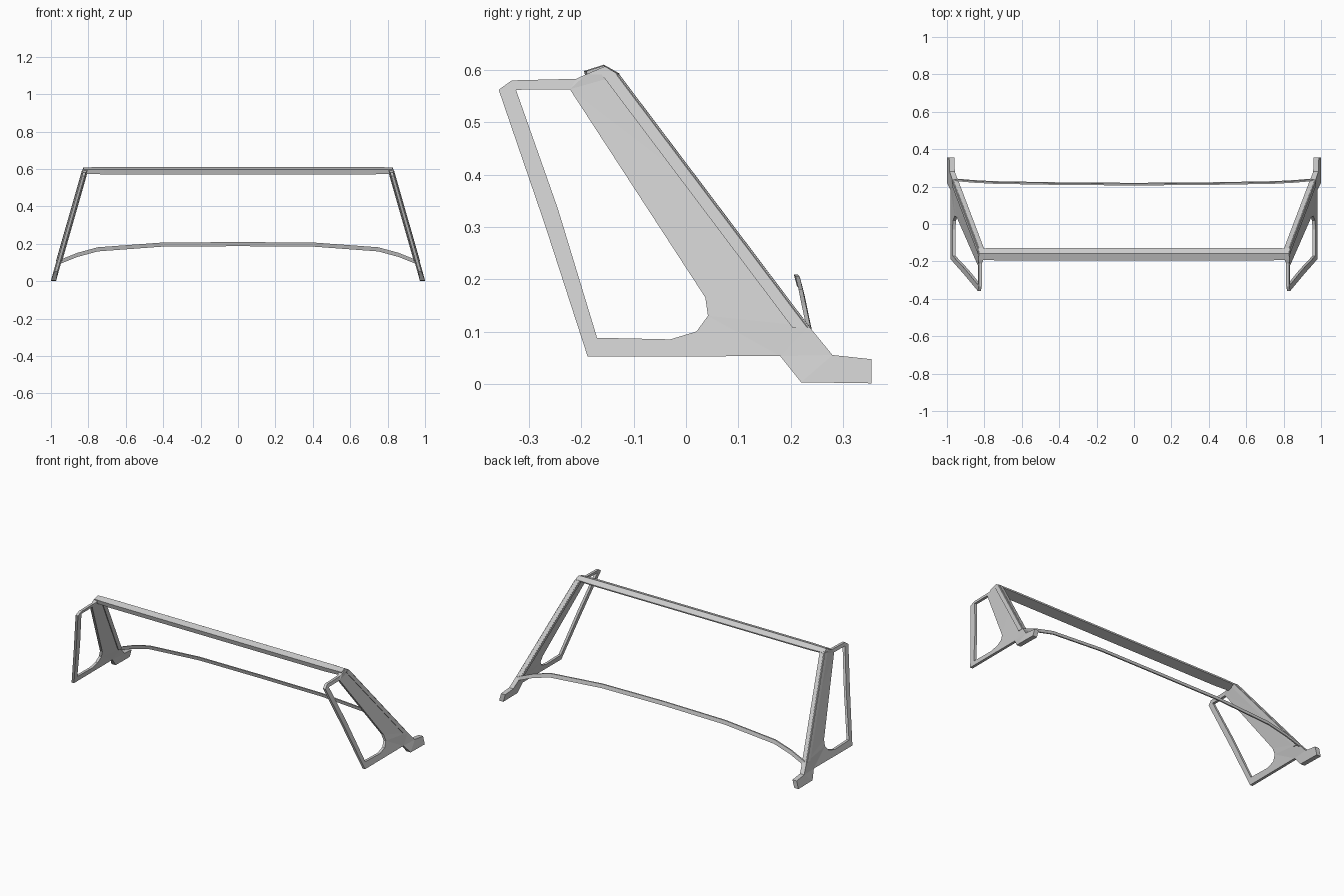
import bpy, bmesh

if "Cube" in bpy.data.objects:
    bpy.data.objects.remove(bpy.data.objects["Cube"])


def finish(bm, name, mirror=False):
    bmesh.ops.recalc_face_normals(bm, faces=bm.faces)
    me = bpy.data.meshes.new(name)
    bm.to_mesh(me)
    bm.free()
    ob = bpy.data.objects.new(name, me)
    bpy.context.collection.objects.link(ob)
    if mirror:
        ob.modifiers.new("Mirror", 'MIRROR').use_mirror_merge = False
    return ob


def loft(name, sections, mirror=False):
    """Closed solid through equal-length rings of points."""
    bm = bmesh.new()
    rings = [[bm.verts.new(p) for p in s] for s in sections]
    n = len(rings[0])
    for a, b in zip(rings, rings[1:]):
        for i in range(n):
            j = (i + 1) % n
            bm.faces.new((a[i], a[j], b[j], b[i]))
    bm.faces.new(rings[0])
    bm.faces.new(rings[-1])
    return finish(bm, name, mirror)


def lean(z):
    """x of the leaning side plane at height z."""
    if z < 0.055:
        return 0.972 + (0.055 - z) * 0.27
    return 0.972 - (z - 0.055) * 0.286


def half_thickness(y, z):
    behind = y - (-0.155 + (0.6 - z) * 0.79)
    return 0.014 if behind > -0.045 or y > 0.2 else 0.008


# Side panel: leaning frame with window opening, pillar web and foot
outer = [(-0.188, 0.052), (-0.27, 0.305), (-0.358, 0.562), (-0.333, 0.58),
         (-0.21, 0.583), (-0.19, 0.592), (-0.155, 0.607), (-0.127, 0.59),
         (0.05, 0.355), (0.235, 0.11), (0.28, 0.055), (0.355, 0.047),
         (0.355, 0.001), (0.22, 0.003), (0.18, 0.053)]
inner = [(-0.17, 0.088), (-0.245, 0.335), (-0.325, 0.562), (-0.222, 0.563),
         (0.037, 0.165), (0.042, 0.13), (0.02, 0.1), (-0.03, 0.085)]
bm = bmesh.new()
edges = []
for loop in (outer, inner):
    vs = [bm.verts.new((0, y, z)) for y, z in loop]
    edges += [bm.edges.new((vs[i - 1], vs[i])) for i in range(len(vs))]
bmesh.ops.triangle_fill(bm, edges=edges, use_beauty=True, normal=(1, 0, 0))
ext = bmesh.ops.extrude_face_region(bm, geom=bm.faces[:])
far = {g for g in ext["geom"] if isinstance(g, bmesh.types.BMVert)}
for v in bm.verts:
    t = half_thickness(v.co.y, v.co.z)
    v.co.x = lean(v.co.z) + (t if v in far else -t)
finish(bm, "side_panel", True)

# Raised rib along the back edge of each pillar
rib = []
for y, z in ((-0.128, 0.591), (0.236, 0.108)):
    x = lean(z)
    rib.append([(x - 0.017, y - 0.033, z), (x - 0.017, y - 0.003, z),
                (x - 0.008, y + 0.001, z), (x + 0.010, y + 0.001, z),
                (x + 0.016, y - 0.005, z), (x + 0.016, y - 0.033, z)])
loft("pillar_rib", rib, True)

# Top crossbar
profile = [(-0.195, 0.598), (-0.157, 0.61), (-0.127, 0.593),
           (-0.129, 0.585), (-0.188, 0.571)]
bar = []
for x, s in ((-0.825, 0.88), (-0.72, 1), (0.72, 1), (0.825, 0.88)):
    bar.append([(x, -0.16 + (y + 0.16) * s, 0.595 + (z - 0.595) * s)
                for y, z in profile])
loft("top_crossbar", bar)

# Thin bowed rear strip: x, y, middle z
half = [(0.965, 0.237, 0.098), (0.86, 0.228, 0.14), (0.75, 0.222, 0.17),
        (0.41, 0.216, 0.195), (0.0, 0.213, 0.198)]
path = [(-x, y, z) for x, y, z in half] + half[-2::-1]
h, t = 0.011, 0.004
loft("rear_strip", [[(x, y - t - 0.003, z + h), (x, y + t - 0.003, z + h),
                     (x, y + t + 0.003, z - h), (x, y - t + 0.003, z - h)]
                    for x, y, z in path])
